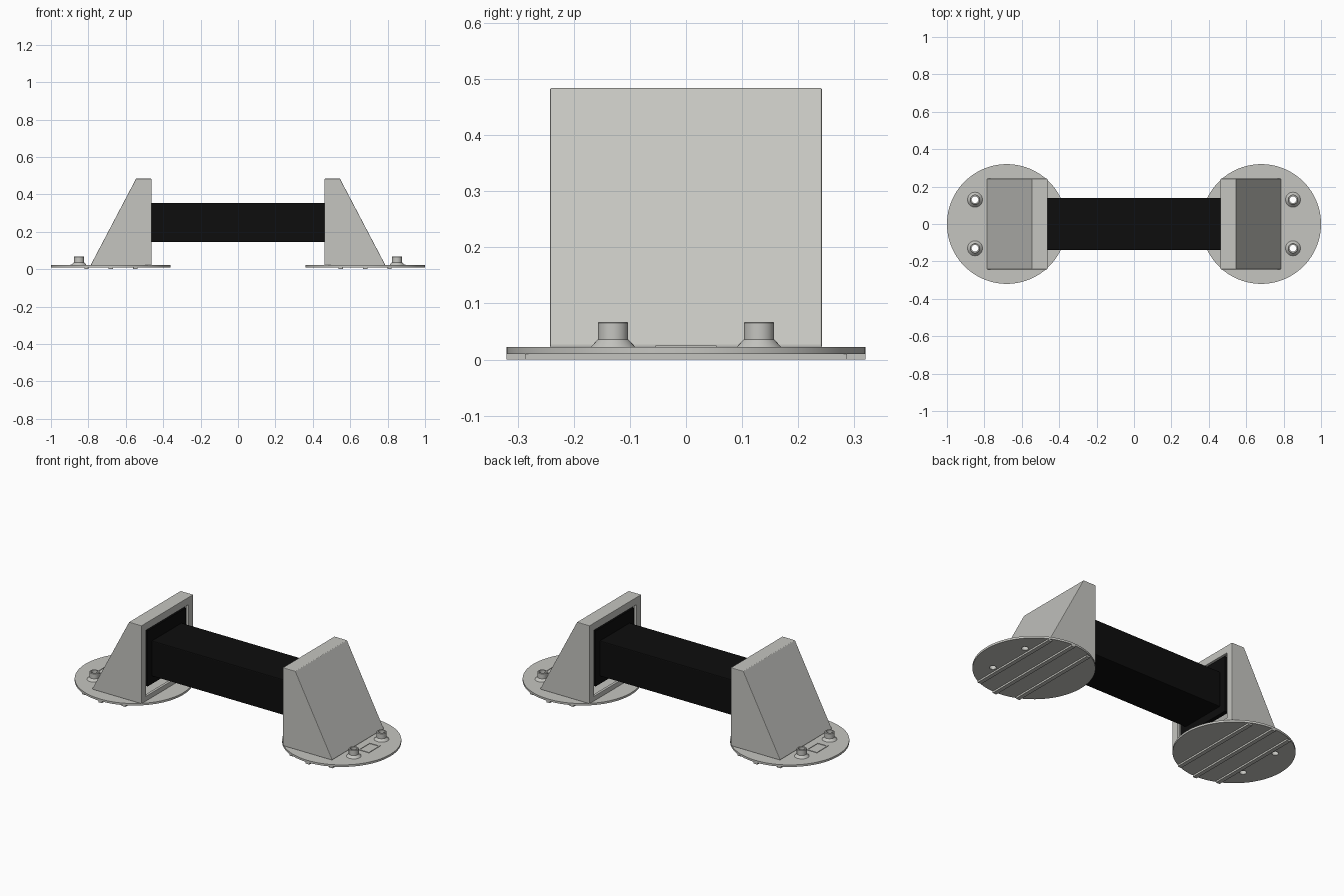
import bpy, bmesh, math
from mathutils import Matrix

if "Cube" in bpy.data.objects:
    bpy.data.objects.remove(bpy.data.objects["Cube"])


def material(name, rgb):
    m = bpy.data.materials.new(name)
    m.diffuse_color = (*rgb, 1)
    m.use_nodes = True
    m.node_tree.nodes["Principled BSDF"].inputs["Base Color"].default_value = m.diffuse_color
    return m


GREY = material("light_grey", (0.56, 0.56, 0.53))
BLACK = material("black", (0.004, 0.004, 0.004))


def make(name, bm, mat, bevel=0, smooth=False):
    bmesh.ops.recalc_face_normals(bm, faces=bm.faces)
    me = bpy.data.meshes.new(name)
    bm.to_mesh(me)
    bm.free()
    me.materials.append(mat)
    ob = bpy.data.objects.new(name, me)
    bpy.context.collection.objects.link(ob)
    if bevel:
        b = ob.modifiers.new("bevel", 'BEVEL')
        b.width, b.segments, b.limit_method = bevel, 2, 'ANGLE'
    if smooth:
        bpy.ops.object.select_all(action='DESELECT')
        bpy.context.view_layer.objects.active = ob
        ob.select_set(True)
        bpy.ops.object.shade_smooth_by_angle(angle=math.radians(30))
    return ob


def box(name, x, y, z, mat=GREY, bevel=0):
    bm = bmesh.new()
    size = [b - a for a, b in (x, y, z)]
    mid = [(a + b) / 2 for a, b in (x, y, z)]
    bmesh.ops.create_cube(bm, matrix=Matrix.Translation(mid) @ Matrix.Diagonal((*size, 1)))
    return make(name, bm, mat, bevel)


def cylinder(name, x, y, r, z0, z1, n, smooth=False):
    bm = bmesh.new()
    bmesh.ops.create_cone(bm, cap_ends=True, segments=n, radius1=r, radius2=r, depth=z1 - z0,
                          matrix=Matrix.Translation((x, y, (z0 + z1) / 2)))
    return make(name, bm, GREY, 0, smooth)


def prism(name, profile, half_width):
    """Extrude an x-z profile along y."""
    bm = bmesh.new()
    f = bm.faces.new([bm.verts.new((x, -half_width, z)) for x, z in profile])
    r = bmesh.ops.extrude_face_region(bm, geom=[f])
    verts = [v for v in r["geom"] if isinstance(v, bmesh.types.BMVert)]
    bmesh.ops.translate(bm, verts=verts, vec=(0, 2 * half_width, 0))
    return make(name, bm, GREY)


def tube(name, x, y, profile, n=32):
    """Revolve a closed r-z profile around a vertical axis."""
    bm = bmesh.new()
    rings = [[bm.verts.new((x + r * math.cos(2 * math.pi * i / n),
                            y + r * math.sin(2 * math.pi * i / n), z)) for r, z in profile]
             for i in range(n)]
    k = len(profile)
    for i in range(n):
        a, b = rings[i], rings[(i + 1) % n]
        for j in range(k):
            bm.faces.new((a[j], b[j], b[(j + 1) % k], a[(j + 1) % k]))
    return make(name, bm, GREY, 0, True)


def cut(ob, cutters):
    for c in cutters:
        m = ob.modifiers.new("cut", 'BOOLEAN')
        m.object, m.operation, m.solver = c, 'DIFFERENCE', 'EXACT'
    dg = bpy.context.evaluated_depsgraph_get()
    me = bpy.data.meshes.new_from_object(ob.evaluated_get(dg))
    ob.modifiers.clear()
    ob.data = me
    for c in cutters:
        bpy.data.objects.remove(c)


def span(s, a, b):
    return tuple(sorted((s * a, s * b)))


# Square tube joining the two ends
box("crossbar", (-0.47, 0.47), (-0.14, 0.14), (0.145, 0.355), BLACK, 0.005)

for s, side in ((-1, "left"), (1, "right")):
    # Round foot plate with two bolt holes
    foot = cylinder(side + "_foot_plate", s * 0.68, 0, 0.32, 0.010, 0.022, 96, True)
    cut(foot, [cylinder("hole", s * 0.85, y, 0.018, -0.1, 0.1, 24) for y in (-0.13, 0.13)])

    # Grip ribs under the plate
    for i, dx in enumerate((-0.13, 0, 0.13)):
        h = math.sqrt(0.32 ** 2 - (abs(dx) + 0.012) ** 2)
        x = s * 0.68 + dx
        box(f"{side}_rib_{i}", (x - 0.012, x + 0.012), (-h, h), (0, 0.0105))

    # Hollow wedge bracket with a framed opening facing the crossbar
    wedge = prism(side + "_bracket", [(s * x, z) for x, z in
                  ((0.785, 0.021), (0.785, 0.027), (0.545, 0.484), (0.463, 0.484), (0.463, 0.021))], 0.242)
    cavity = prism("cavity", [(s * x, z) for x, z in
                   ((0.745, 0.04), (0.54, 0.445), (0.48, 0.445), (0.48, 0.04))], 0.222)
    opening = box("opening", span(s, 0.44, 0.50), (-0.2, 0.2), (0.05, 0.44))
    cut(wedge, [cavity, opening])
    b = wedge.modifiers.new("bevel", 'BEVEL')
    b.width, b.segments, b.limit_method = 0.004, 2, 'ANGLE'

    # Mounting flange seated in the opening
    box(side + "_flange", span(s, 0.466, 0.49), (-0.18, 0.18), (0.10, 0.43), BLACK)

    # Bolt sleeves with flared bases
    for y, end in ((-0.13, "front"), (0.13, "back")):
        tube(f"{side}_{end}_bolt_sleeve", s * 0.85, y,
             [(0.018, 0.021), (0.041, 0.021), (0.027, 0.036), (0.027, 0.065),
              (0.025, 0.067), (0.018, 0.067)])

    # Thin raised rectangular outline between the sleeves
    for d in (-1, 1):
        x, y = s * 0.86 + d * 0.032, d * 0.05
        box(f"{side}_outline_long_{d}", (x - 0.004, x + 0.004), (-0.054, 0.054), (0.021, 0.025))
        box(f"{side}_outline_short_{d}", (s * 0.86 - 0.03, s * 0.86 + 0.03),
            (y - 0.004, y + 0.004), (0.021, 0.025))
